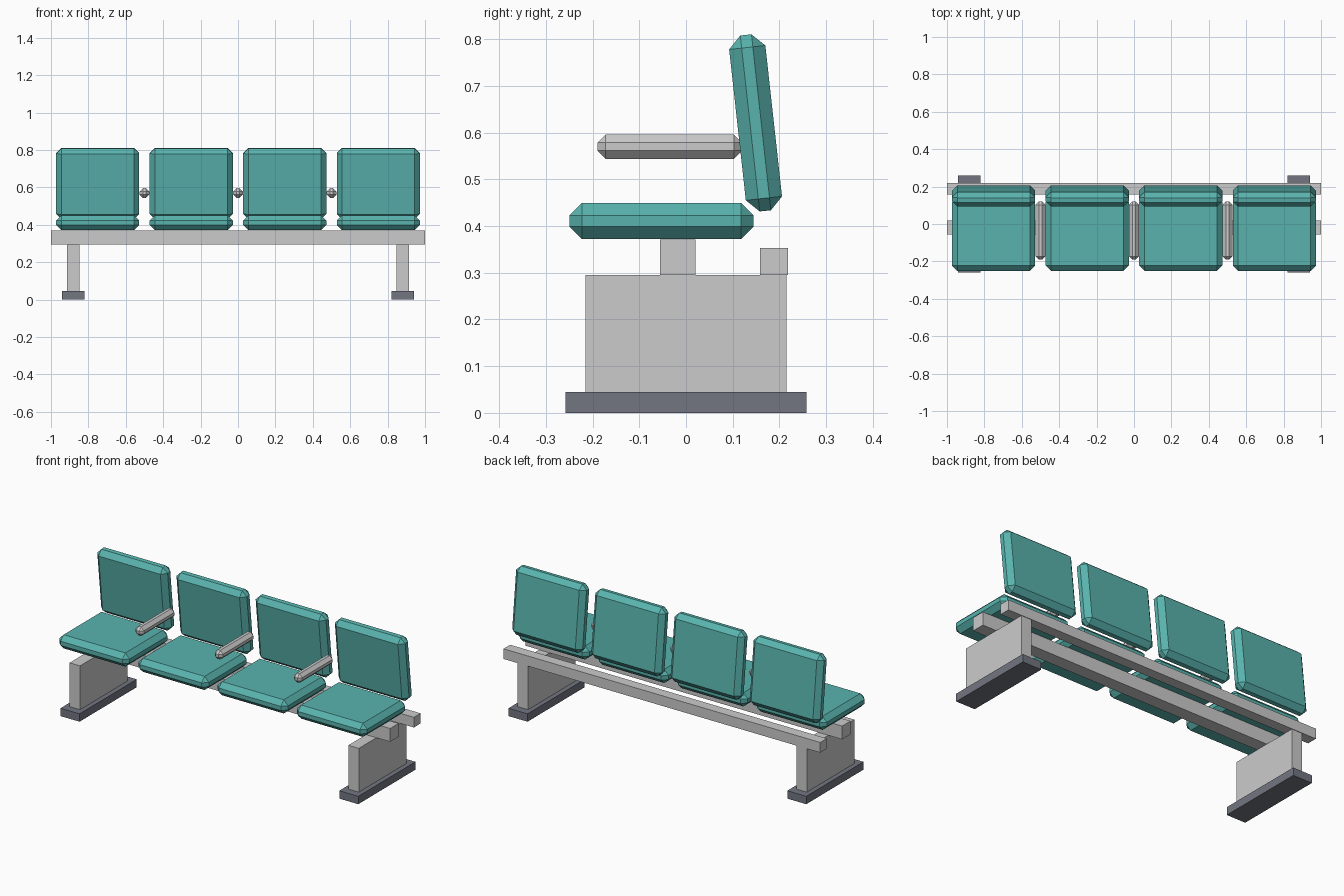
import bpy, bmesh
from mathutils import Matrix

if "Cube" in bpy.data.objects:
    bpy.data.objects.remove(bpy.data.objects["Cube"])


def material(name, color):
    m = bpy.data.materials.new(name)
    m.diffuse_color = color
    m.use_nodes = True
    m.node_tree.nodes["Principled BSDF"].inputs["Base Color"].default_value = m.diffuse_color
    return m


teal = material("teal_vinyl", (0.10, 0.45, 0.42, 1))
dark = material("dark_metal", (0.17, 0.18, 0.22, 1))


def box(name, center, size, bevel=0, mat=None, tilt=0):
    """Box with an optional single-segment chamfer, tilted about x."""
    bm = bmesh.new()
    bmesh.ops.create_cube(bm, size=1, matrix=Matrix.Diagonal((*size, 1)))
    if bevel:
        bmesh.ops.bevel(bm, geom=bm.edges[:], offset=bevel, segments=1,
                        affect='EDGES')
    mesh = bpy.data.meshes.new(name)
    bm.to_mesh(mesh)
    bm.free()
    obj = bpy.data.objects.new(name, mesh)
    obj.location = center
    obj.rotation_euler.x = tilt
    if mat:
        mesh.materials.append(mat)
    bpy.context.collection.objects.link(obj)
    return obj


# Four padded seats and backrests
for i in range(4):
    x = -0.75 + 0.5 * i
    box(f"seat_{i + 1}", (x, -0.0525, 0.411), (0.444, 0.395, 0.078), 0.027, teal)
    box(f"backrest_{i + 1}", (x, 0.149, 0.621), (0.444, 0.078, 0.379), 0.027,
        teal, tilt=0.11)

# Armrests between the seats
for i in range(3):
    box(f"armrest_{i + 1}", (-0.5 + 0.5 * i, -0.035, 0.57),
        (0.052, 0.31, 0.052), 0.0175)

# Long support beams
box("seat_beam", (0, -0.018, 0.333), (2, 0.076, 0.076))
box("rear_beam", (0, 0.188, 0.324), (2, 0.06, 0.058))

# Slab legs with floor plates
for side, s in (("left", -1), ("right", 1)):
    box(f"{side}_leg", (s * 0.88, 0, 0.17), (0.066, 0.43, 0.25))
    box(f"{side}_foot_plate", (s * 0.88, 0, 0.0225), (0.12, 0.516, 0.045), 0, dark)
